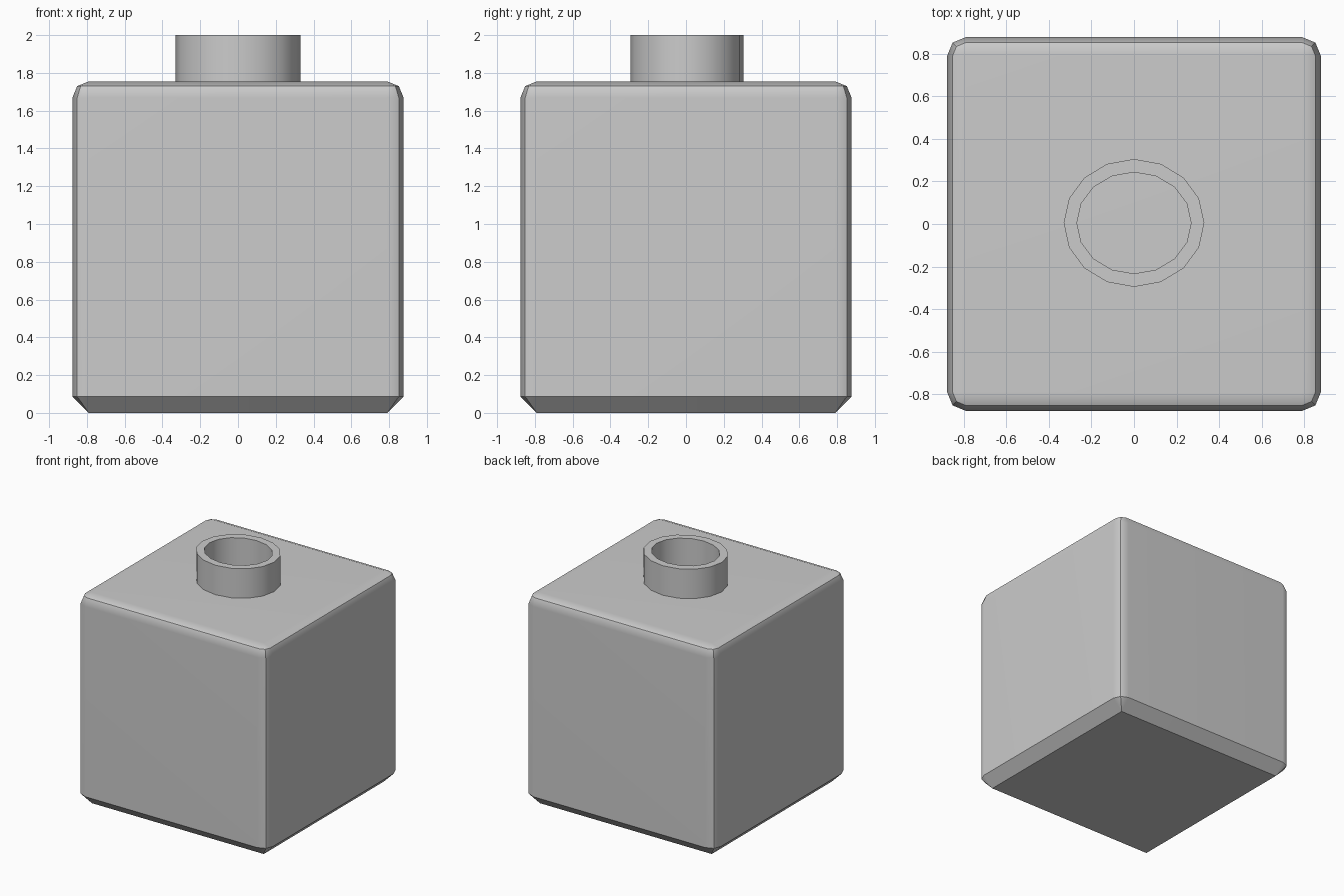
import bpy, bmesh
from math import sin, cos, pi

if "Cube" in bpy.data.objects:
    bpy.data.objects.remove(bpy.data.objects["Cube"])

HALF, R, TOP = 0.877, 0.087, 1.755


def loft(name, rings, cap=False, close=False):
    """Skin a stack of equal-length rings into one object."""
    bm = bmesh.new()
    loops = [[bm.verts.new(p) for p in ring] for ring in rings]
    n = len(loops[0])
    pairs = list(zip(loops, loops[1:]))
    if close:
        pairs.append((loops[-1], loops[0]))
    for a, b in pairs:
        for i in range(n):
            j = (i + 1) % n
            bm.faces.new((a[i], a[j], b[j], b[i]))
    if cap:
        bm.faces.new(loops[0][::-1])
        bm.faces.new(loops[-1])
    bmesh.ops.remove_doubles(bm, verts=bm.verts, dist=1e-4)
    bmesh.ops.recalc_face_normals(bm, faces=bm.faces)
    me = bpy.data.meshes.new(name)
    bm.to_mesh(me)
    bm.free()
    ob = bpy.data.objects.new(name, me)
    bpy.context.collection.objects.link(ob)
    bpy.ops.object.select_all(action='DESELECT')
    ob.select_set(True)
    bpy.context.view_layer.objects.active = ob
    bpy.ops.object.shade_smooth_by_angle(angle=pi / 6)
    return ob


def rounded_square(r, z):
    """Square ring with two-segment corners of radius r."""
    c = HALF - R
    pts = []
    for k, (sx, sy) in enumerate(((1, 1), (-1, 1), (-1, -1), (1, -1))):
        for s in range(3):
            a = k * pi / 2 + s * pi / 4
            pts.append((sx * c + r * cos(a), sy * c + r * sin(a), z))
    return pts


def ellipse(rx, ry, z, n=16):
    return [(rx * cos(2 * pi * i / n), 0.005 + ry * sin(2 * pi * i / n), z)
            for i in range(n)]


# Body: chamfered base, rounded sides and top edges
rings = [rounded_square(0, 0), rounded_square(R, R)]
for s in range(3):
    a = s * pi / 4
    rings.append(rounded_square(R * cos(a), TOP - R + R * sin(a)))
body = loft("bottle_body", rings, cap=True)
mod = body.modifiers.new("flat_faces", 'WEIGHTED_NORMAL')
mod.keep_sharp = True

# Neck: slightly oval open tube standing on the body
loft("bottle_neck", [ellipse(0.33, 0.30, TOP), ellipse(0.33, 0.30, 2.0),
                     ellipse(0.268, 0.238, 2.0), ellipse(0.268, 0.238, TOP)],
     close=True)
